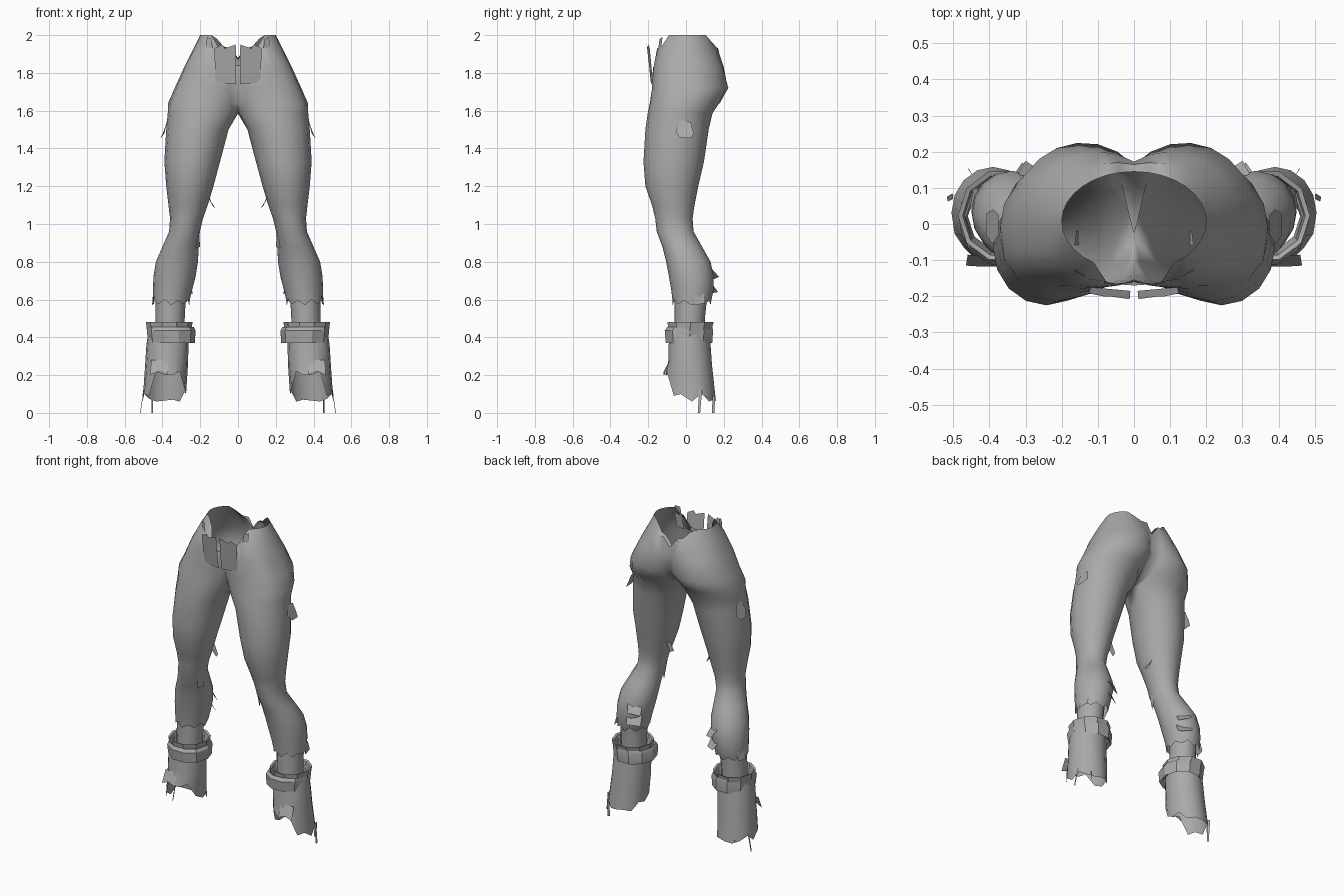
import bpy, bmesh, math

grey = bpy.data.materials.new("grey cloth")
grey.diffuse_color = (0.4, 0.4, 0.4, 1)


def finish(name, bm, angle=50):
    """Turn a right-hand part into an object mirrored across x = 0."""
    bmesh.ops.remove_doubles(bm, verts=bm.verts, dist=0.0005)
    bmesh.ops.recalc_face_normals(bm, faces=bm.faces)
    me = bpy.data.meshes.new(name)
    bm.to_mesh(me)
    bm.free()
    ob = bpy.data.objects.new(name, me)
    bpy.context.collection.objects.link(ob)
    me.materials.append(grey)
    mod = ob.modifiers.new("mirror", 'MIRROR')
    mod.use_axis[0] = True
    mod.merge_threshold = 0.002
    bpy.ops.object.select_all(action='DESELECT')
    ob.select_set(True)
    bpy.context.view_layer.objects.active = ob
    bpy.ops.object.shade_smooth_by_angle(angle=math.radians(angle))
    return ob


def tube(name, rings, n=16, edit=None, angle=50):
    """Loft rings (z, x_in, x_out, y_front, y_back, front_power).
    Rings that cross x = 0 become open arcs that the mirror closes."""
    bm = bmesh.new()
    rows = []
    for r, (z, xi, xo, yf, yb, p) in enumerate(rings):
        cx, rx, cy, ry = (xi + xo) / 2, (xo - xi) / 2, (yf + yb) / 2, (yb - yf) / 2
        a = math.acos(max(-1, -cx / rx)) if xi < 0 else math.pi
        row = []
        for i in range(n + 1):
            t = -a + 2 * a * i / n
            s = math.sin(t)
            s = -abs(s) ** p if s < 0 else s
            co = [cx + rx * math.cos(t), cy + ry * s, z]
            if edit:
                edit(r, i, co)
            row.append(bm.verts.new(co))
        rows.append(row)
    for lo, hi in zip(rows, rows[1:]):
        for i in range(n):
            bm.faces.new((lo[i], lo[i + 1], hi[i + 1], hi[i]))
    return finish(name, bm, angle)


def flap(name, *polys):
    """Torn strips of cloth as single polygons."""
    bm = bmesh.new()
    for pts in polys:
        bm.faces.new([bm.verts.new(p) for p in pts])
    return finish(name, bm)


# Trousers, waist to torn calf hem
def torn_waist(r, i, co):
    if r == 0:
        co[2] -= {0: 0.16, 1: 0.15, 2: 0.14, 3: 0.05, 13: 0.02, 14: 0.06,
                  15: 0.07, 16: 0.12}.get(i, 0)
        if i < 3:
            co[1] -= 0.04
    if r == 1 and i < 3:
        co[2] -= 0.095
    if r == 1 and i == 16:
        co[2] -= 0.06


def torn_leg(r, i, co):
    torn_waist(r, i, co)
    if r == 17:
        co[2] += (0.0, 0.03, 0.005, 0.025)[i % 4]


tube("trousers", [
    (2.0, -.2, .2, -.13, .145, 1),
    (1.93, -.14, .235, -.165, .17, .8),
    (1.83, -.09, .285, -.175, .2, .6),
    (1.72, -.055, .335, -.18, .225, .6),
    (1.64, -.02, .37, -.192, .18, .7),
    (1.585, 0, .372, -.203, .14, .9),
    (1.5, .05, .38, -.215, .12, 1),
    (1.33, .095, .39, -.225, .095, 1),
    (1.2, .13, .38, -.215, .065, 1),
    (1.1, .16, .368, -.18, .045, 1),
    (1.03, .185, .36, -.163, .035, 1),
    (.96, .202, .365, -.155, .04, 1),
    (.88, .208, .4, -.125, .085, 1),
    (.8, .212, .435, -.105, .13, 1),
    (.72, .225, .448, -.09, .147, 1),
    (.65, .243, .45, -.078, .145, 1),
    (.6, .255, .448, -.072, .135, 1),
    (.57, .258, .448, -.07, .13, 1)], edit=torn_leg)

# Bare ankle inside the boot
tube("ankle", [(.64, .275, .435, -.06, .115, 1), (.5, .282, .437, -.06, .1, 1),
               (.36, .285, .44, -.06, .1, 1)], n=12)


# Boot shaft with a ragged, flared hem
def ragged_hem(r, i, co):
    if r == 3:
        co[2] = (.10, .13, .22, .20, .20, .22, .09, .10, .06,
                 .10, .075, .06, .065, .07, .06, .11, .10)[i]
        if i in (2, 3, 4, 5):
            co[1] -= .015
    if r == 2 and 1 < i < 6:
        co[2] += .03


tube("boot_shaft", [
    (.43, .262, .475, -.08, .12, .8), (.36, .262, .485, -.092, .13, .8),
    (.25, .265, .492, -.092, .138, .8), (.08, .275, .505, -.095, .158, .8)],
    edit=ragged_hem)

# Folded cuff with a lip, and a thin second layer inside it
tube("boot_cuff", [(.385, .25, .46, -.09, .13, .8), (.37, .228, .475, -.112, .145, .8),
                   (.435, .225, .483, -.118, .15, .8), (.455, .235, .478, -.105, .145, .8),
                   (.445, .25, .465, -.09, .125, .8)], n=10, angle=30)
tube("boot_collar", [(.4, .255, .478, -.09, .13, 1), (.48, .24, .487, -.105, .152, 1),
                     (.475, .252, .474, -.092, .138, 1), (.4, .268, .46, -.075, .12, 1)],
     n=10, angle=30)

# Torn front panels at the waist
flap("waist_panel",
     [(.01, -.185, 1.74), (.12, -.175, 1.75), (.125, -.192, 1.93), (.085, -.2, 1.95),
      (.07, -.2, 1.93), (.012, -.208, 1.95)],
     [(.125, -.16, 1.83), (.17, -.14, 1.85), (.165, -.125, 1.99), (.14, -.14, 1.98)])

# Loose scraps on the thigh, knee and calf
flap("thigh_scrap",
     [(.375, -.03, 1.55), (.375, .025, 1.54), (.39, .04, 1.48), (.408, .03, 1.455),
      (.41, -.03, 1.455), (.392, -.055, 1.49)])
flap("knee_scrap",
     [(.165, -.06, 1.15), (.16, -.02, 1.16), (.13, -.02, 1.09), (.12, -.05, 1.085)],
     [(.21, -.11, .98), (.215, -.05, .98), (.2, -.06, .88), (.225, -.1, .87)])
flap("calf_scrap",
     [(.25, .09, .76), (.32, .14, .76), (.3, .175, .72), (.235, .13, .7)],
     [(.25, .09, .69), (.33, .14, .68), (.31, .17, .64), (.24, .125, .63)],
     [(.43, .1, .63), (.45, .04, .63), (.455, .04, .57), (.445, .1, .58)])

# Curled tear at the boot front and threads hanging from the hem
flap("boot_tear",
     [(.37, -.09, .28), (.46, -.085, .28), (.465, -.115, .2), (.42, -.118, .22),
      (.37, -.118, .2)])
flap("hem_thread",
     [(.45, .14, .09), (.458, .155, .09), (.458, .15, 0), (.45, .138, 0)],
     [(.5, .07, .12), (.502, .085, .12), (.518, .075, 0), (.515, .062, 0)])
